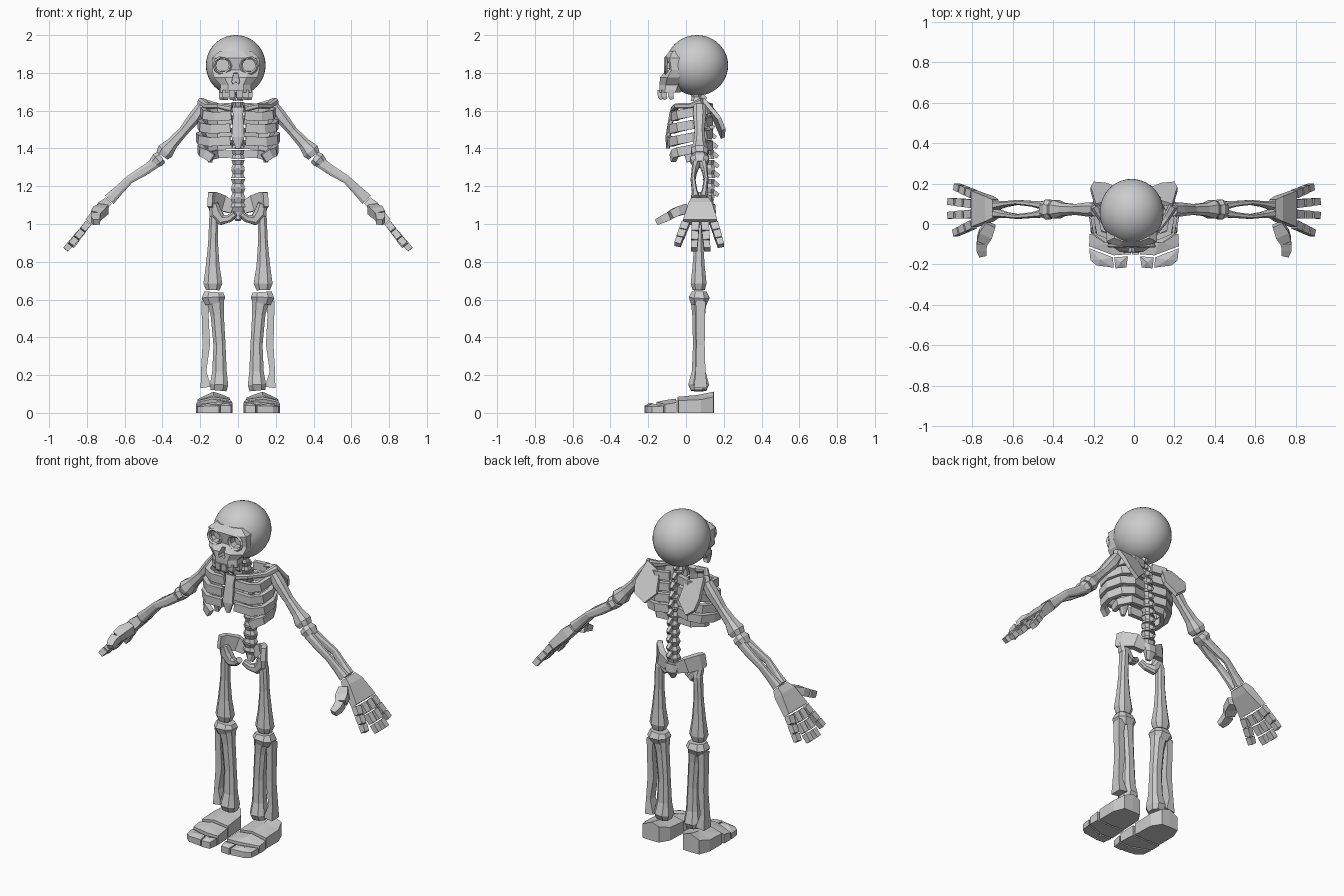
import bpy, bmesh, math
from mathutils import Vector, Matrix

X, Y, Z = Vector((1, 0, 0)), Vector((0, 1, 0)), Vector((0, 0, 1))
OCT = [(1, .5), (.5, 1), (-.5, 1), (-1, .5), (-1, -.5), (-.5, -1), (.5, -1), (1, -.5)]
BOX = [(1, 1), (-1, 1), (-1, -1), (1, -1)]


def finish(name, bm, mirror):
    bmesh.ops.recalc_face_normals(bm, faces=bm.faces)
    me = bpy.data.meshes.new(name)
    bm.to_mesh(me)
    bm.free()
    ob = bpy.data.objects.new(name, me)
    bpy.context.collection.objects.link(ob)
    if mirror:
        ob.modifiers.new("mirror", 'MIRROR').use_mirror_merge = False
    return ob


def loft(name, stations, ref=X, sect=OCT, mirror=True, flat=False):
    """Skin sections along a path of (x, y, z, half width along ref, half depth)."""
    bm = bmesh.new()
    p = [Vector(s[:3]) for s in stations]
    rings = []
    for i, s in enumerate(stations):
        t = Z if flat else (p[min(i + 1, len(p) - 1)] - p[max(i - 1, 0)]).normalized()
        u = (ref - t * ref.dot(t)).normalized()
        v = t.cross(u)
        rings.append([bm.verts.new(p[i] + u * a * s[3] + v * b * s[4]) for a, b in sect])
    n = len(sect)
    for r, q in zip(rings, rings[1:]):
        for k in range(n):
            bm.faces.new((r[k], r[(k + 1) % n], q[(k + 1) % n], q[k]))
    bm.faces.new(rings[0])
    bm.faces.new(rings[-1])
    return finish(name, bm, mirror)


def slab(name, outline, mirror=True):
    """Block standing on z = 0 from an outline of (x, y, top height)."""
    bm = bmesh.new()
    lo = [bm.verts.new((x, y, 0)) for x, y, h in outline]
    hi = [bm.verts.new(v) for v in outline]
    n = len(lo)
    c = bm.verts.new(sum((v.co for v in hi), Vector()) / n + Z * .012)
    bm.faces.new(lo)
    for k in range(n):
        j = (k + 1) % n
        bm.faces.new((lo[k], lo[j], hi[j], hi[k]))
        bm.faces.new((hi[k], hi[j], c))
    return finish(name, bm, mirror)


# skull: smooth cranium and faceted face
CX = -.012
bm = bmesh.new()
bmesh.ops.create_uvsphere(bm, u_segments=40, v_segments=24, radius=1,
                          matrix=Matrix.Translation((CX, .058, 1.84)) @ Matrix.Diagonal((.158, .165, .16, 1)))
cranium = finish("cranium", bm, False)
face = loft("face", [(CX, -.052, 1.915, .085, .035), (CX, -.058, 1.88, .125, .057),
                     (CX, -.05, 1.815, .125, .055), (CX, -.06, 1.775, .115, .078),
                     (CX, -.075, 1.735, .08, .065), (CX, -.085, 1.695, .085, .055)],
            mirror=False, flat=True)

# eye and nose holes
cutters = []
for s in (-1, 1):
    cutters.append(loft("eye_cutter", [(CX + s * .07, -.2, 1.84, .04, .036), (CX + s * .07, -.065, 1.84, .034, .03)],
                        mirror=False))
cutters.append(loft("nose_cutter", [(CX, -.2, 1.77, .024, .032), (CX, -.09, 1.77, .02, .028)],
                    sect=[(-.5, -1), (.5, -1), (1, .6), (.7, 1), (0, .6), (-.7, 1), (-1, .6)], mirror=False))
for ob in (cranium, face):
    bpy.context.view_layer.objects.active = ob
    for c in cutters:
        m = ob.modifiers.new("hole", 'BOOLEAN')
        m.operation, m.object, m.solver = 'DIFFERENCE', c, 'EXACT'
        bpy.ops.object.modifier_apply(modifier=m.name)
for c in cutters:
    bpy.data.objects.remove(c)
bpy.ops.object.select_all(action='DESELECT')
cranium.select_set(True)
bpy.context.view_layer.objects.active = cranium
bpy.ops.object.shade_smooth_by_angle(angle=math.radians(30))

# eye rims
for s in (-1, 1):
    bpy.ops.mesh.primitive_torus_add(major_segments=10, minor_segments=4, major_radius=.043, minor_radius=.009,
                                     location=(CX + s * .07, -.108, 1.84), rotation=(math.pi / 2, 0, 0))
    bpy.context.object.name = "eye_rim"

# upper teeth on an arc
for i in range(6):
    a = math.radians(-75 + 30 * i)
    x, y = CX + .075 * math.sin(a), -.06 - .078 * math.cos(a)
    loft("tooth", [(x, y, 1.71, .017, .016), (x, y, 1.675, .016, .014), (x, y + .008, 1.66, .011, .01)],
         sect=BOX, mirror=False)

# spine: stacked vertebrae following the back curve
curve = [(1.09, .12), (1.25, .125), (1.4, .115), (1.55, .09), (1.7, .04)]
for i in range(12):
    z = 1.09 + i * .051
    for (z0, y0), (z1, y1) in zip(curve, curve[1:]):
        if z0 <= z <= z1:
            y = y0 + (y1 - y0) * (z - z0) / (z1 - z0)
    w = .04 - .001 * i
    loft("vertebra", [(0, y, z, w, .032), (0, y - .002, z + .022, w * .75, .024), (0, y - .003, z + .046, w, .032)],
         mirror=False, flat=True)
    if i > 0:
        loft("vertebra_spine", [(0, y + .02, z + .03, .012, .014), (0, y + .05, z + .01, .008, .01)],
             sect=BOX, mirror=False)

# sternum
loft("sternum", [(0, -.065, 1.615, .034, .014), (0, -.075, 1.58, .026, .014), (0, -.095, 1.46, .034, .014),
                 (0, -.095, 1.40, .012, .01)], mirror=False)

# ribs
for z, w, tip in ((1.588, .185, .035), (1.522, .20, .04), (1.455, .208, .04), (1.392, .20, .115)):
    front = -.085 if z < 1.55 else -.07
    path = [(.03, .11, z + .03), (.11, .13, z + .025), (w - .03, .10, z + .015), (w, .03, z + .004),
            (w - .01, -.04, z - .01), (w - .06, front + .008, z - .02), (tip, front, z - .014)]
    if tip > .1:
        path = path[:5] + [(.17, -.06, z - .02), (.135, -.07, z - .045)]
    loft("rib", [q + (.024, .014) for q in path], ref=Z, sect=BOX)
loft("rib_floating", [(.03, .11, 1.37, .018, .012), (.11, .11, 1.37, .022, .012), (.155, .05, 1.36, .022, .012),
                      (.145, 0, 1.345, .02, .012)], ref=Z, sect=BOX)

# collar bone and shoulder blade
loft("collar_bone", [(.035, -.06, 1.61, .018, .018), (.10, -.05, 1.625, .014, .014),
                     (.16, .03, 1.625, .016, .018), (.195, .09, 1.645, .024, .022)], ref=Z)
bm = bmesh.new()
bm.faces.new([bm.verts.new(v) for v in ((.19, .09, 1.66), (.09, .12, 1.63), (.075, .17, 1.52), (.14, .195, 1.455),
                                        (.20, .20, 1.50), (.215, .175, 1.56))])
blade = finish("shoulder_blade", bm, True)
sol = blade.modifiers.new("thickness", 'SOLIDIFY')
sol.thickness, sol.offset = .022, 0

# arms
AY = .072
loft("upper_arm", [(.19, AY, 1.625, .032, .026), (.225, AY, 1.57, .034, .034), (.29, AY, 1.49, .026, .026),
                   (.35, AY, 1.425, .032, .032), (.385, AY, 1.385, .046, .046), (.402, AY, 1.362, .038, .036)], ref=Y)
loft("elbow", [(.405, AY, 1.355, .04, .034), (.425, AY, 1.34, .05, .038), (.45, AY, 1.315, .036, .028)], ref=Y)
for name, s in (("ulna", 1), ("radius", -1)):
    loft(name, [(.435, AY + s * .018, 1.325, .022, .028), (.50, AY + s * .028, 1.28, .014, .026),
                (.575, AY + s * .035, 1.235, .012, .022), (.635, AY + s * .027, 1.175, .014, .026),
                (.68, AY + s * .02, 1.13, .022, .032)], ref=Y)

# hands
loft("palm", [(.685, .075, 1.125, .045, .022), (.715, .075, 1.095, .062, .03), (.79, .075, 1.01, .09, .022)],
     ref=Y, sect=BOX)
for y0, y1, x1, z1 in ((-.002, -.045, .885, .89), (.05, .043, .912, .865), (.10, .112, .912, .865), (.148, .185, .88, .885)):
    a, b = Vector((.795, y0, 1.002)), Vector((x1, y1, z1))
    for t0, t1, w in ((0, .32, .021), (.36, .68, .02), (.72, 1, .018)):
        loft("finger", [tuple(a.lerp(b, t0)) + (w, .018), tuple(a.lerp(b, t1)) + (w * .95, .016)], ref=Y, sect=BOX)
loft("thumb_base", [(.71, .00, 1.08, .026, .026), (.735, -.05, 1.065, .035, .024), (.752, -.085, 1.045, .028, .022)],
     ref=X, sect=BOX)
loft("thumb_tip", [(.752, -.09, 1.042, .026, .022), (.755, -.125, 1.025, .024, .02), (.748, -.155, 1.01, .018, .016)],
     ref=X, sect=BOX)

# pelvis
loft("hip_wing", [(.03, .125, 1.085, .03, .018), (.085, .115, 1.11, .042, .018), (.135, .06, 1.125, .046, .016),
                  (.148, .03, 1.13, .038, .014)], ref=Z, sect=BOX)
loft("hip_socket", [(.13, .05, 1.11, .022, .024), (.12, .06, 1.06, .028, .034), (.085, .06, 1.02, .024, .028),
                    (.045, .045, 1.03, .018, .02), (.015, .035, 1.055, .018, .016)], ref=Y)
loft("sacrum", [(0, .125, 1.10, .045, .03), (0, .135, 1.06, .035, .024), (0, .12, 1.02, .014, .014)], mirror=False)

# legs
LY = .067
loft("thigh_bone", [(.125, LY, 1.065, .016, .018), (.128, LY, 1.035, .024, .026), (.132, LY, .90, .026, .024),
                    (.134, LY, .78, .036, .032), (.133, LY, .685, .05, .042), (.134, LY, .65, .036, .032)])
loft("knee", [(.128, LY + .003, .64, .05, .04), (.13, LY + .003, .61, .062, .055), (.125, LY, .575, .046, .04)])
loft("shin_bone", [(.12, LY, .60, .045, .042), (.11, LY, .52, .035, .034), (.098, LY, .36, .032, .03),
                   (.098, LY, .22, .038, .036), (.10, LY, .15, .048, .055), (.103, LY, .118, .042, .04)])
loft("calf_bone", [(.17, LY + .01, .59, .022, .026), (.174, LY + .01, .52, .018, .024), (.168, LY + .01, .36, .02, .022),
                   (.182, LY + .01, .22, .014, .026), (.17, LY + .01, .135, .028, .035)], sect=BOX)

# feet
slab("heel", [(.04, -.04, .07), (.13, -.045, .085), (.215, -.04, .065), (.215, .08, .07), (.19, .145, .085),
              (.13, .147, .112), (.08, .145, .095), (.045, .09, .08)])
slab("foot_middle", [(.03, -.15, .055), (.10, -.155, .058), (.222, -.11, .045), (.22, -.05, .055), (.13, -.054, .075),
                     (.035, -.05, .062)])
slab("big_toe", [(.03, -.16, .045), (.038, -.215, .038), (.092, -.22, .038), (.098, -.165, .045)])
slab("small_toes", [(.105, -.165, .045), (.1, -.216, .038), (.185, -.205, .035), (.215, -.18, .033), (.222, -.12, .036)])
